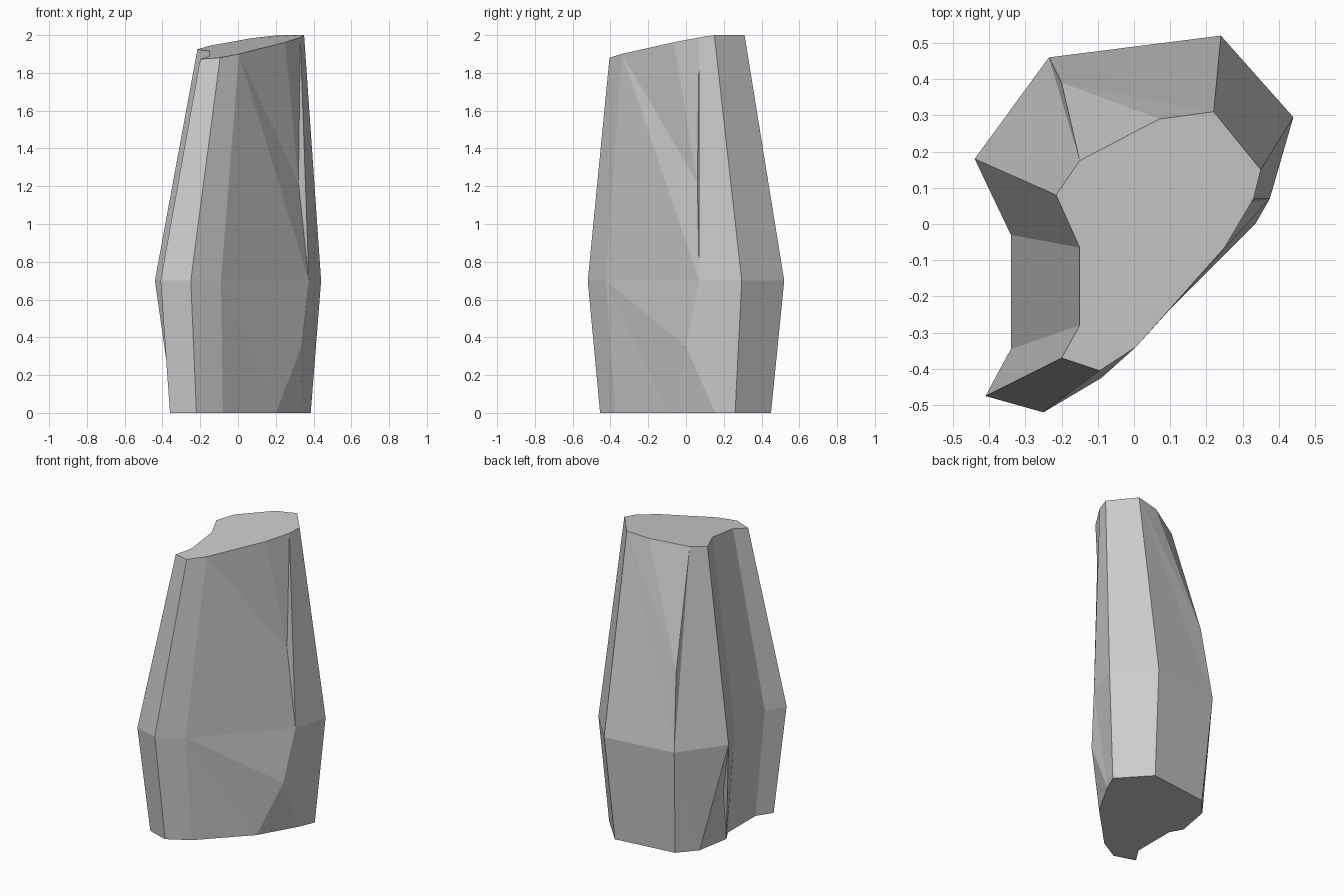
import bpy
import bmesh

default_cube = bpy.data.objects.get("Cube")
if default_cube:
    bpy.data.objects.remove(default_cube, do_unlink=True)

# Outlines of the rock, anticlockwise from the front corner; columns match.
# Columns sharing a middle point fan out towards the base and the top.
BASE = [(-.36, -.41), (-.22, -.455), (-.08, -.375), (.2, -.09), (.34, .155), (.385, .26),
        (.21, .45), (-.2, .4), (-.3, .285), (-.34, .06), (-.295, -.02), (-.295, -.31)]
MIDDLE = [(-.41, -.475), (-.25, -.52), (-.09, -.425), (.375, .07), (.44, .295), (.24, .52),
          (-.235, .46), (-.44, .18), (-.34, -.03), (-.34, -.345)]
TOP = [(-.2, -.37), (-.095, -.405), (.005, -.34), (.25, -.065), (.33, .07), (.35, .15),
       (.22, .31), (.07, .29), (-.15, .175), (-.215, .08), (-.15, -.065), (-.15, -.28)]
MIDDLE_HEIGHT = 0.7


def slanted_top(x, y):
    """Height of the sloping cut across the top."""
    return min(2.0, 1.942 + 0.118 * x + 0.12 * (y - 0.08) + 0.008)


def add_ring(bm, outline, height):
    """Add one outline of vertices at the height given by a function."""
    return [bm.verts.new((x, y, height(x, y))) for x, y in outline]


def add_chip(bm, border, point):
    """Fill a border with a fan of facets around one chipped point."""
    centre = bm.verts.new(point)
    for here, following in zip(border, border[1:] + border[:1]):
        bm.faces.new((here, following, centre))


def add_facets(bm, lower, upper, skipped):
    """Join two rings column by column, leaving the skipped columns open."""
    count = len(lower)
    for column in range(count):
        if column in skipped:
            continue
        after = (column + 1) % count
        corners = (lower[column], lower[after], upper[after], upper[column])
        bm.faces.new(list(dict.fromkeys(corners)))


def make_material(name, colour):
    material = bpy.data.materials.new(name)
    material.use_nodes = True
    material.diffuse_color = colour
    shader = material.node_tree.nodes["Principled BSDF"]
    shader.inputs["Base Color"].default_value = colour
    shader.inputs["Roughness"].default_value = 0.9
    return material


bm = bmesh.new()
base = add_ring(bm, BASE, lambda x, y: 0.0)
waist = add_ring(bm, MIDDLE, lambda x, y: MIDDLE_HEIGHT)
top = add_ring(bm, TOP, slanted_top)

# Repeat the two waist corners that carry an extra column
front_edge, right_corner, back_corner, left_corner = waist[2], waist[3], waist[6], waist[7]
middle = waist[:4] + [right_corner] + waist[4:7] + [back_corner] + waist[7:]

# Flat underside and sloping top
bm.faces.new(base[::-1])
bm.faces.new(top)

# Lower flank with a chip on each side
add_facets(bm, base, middle, skipped=(2, 3, 8))
bm.faces.new((base[2], base[3], front_edge))
add_chip(bm, [front_edge, base[3], base[4], right_corner], (.335, .0, .35))
bm.faces.new((back_corner, base[8], left_corner))
add_chip(bm, [left_corner, base[8], base[9]], (-.36, .12, .345))

# Upper flank with a chip at the right and at the back
add_facets(bm, middle, top, skipped=(2, 3, 6, 7))
bm.faces.new((front_edge, right_corner, top[2]))
add_chip(bm, [top[2], right_corner, top[4], top[3]], (.32, .06, 1.22))
bm.faces.new((middle[6], back_corner, top[6]))
add_chip(bm, [top[6], back_corner, top[8], top[7]], (-.2, .39, 1.2))

bmesh.ops.recalc_face_normals(bm, faces=bm.faces)
mesh = bpy.data.meshes.new("rock")
bm.to_mesh(mesh)
bm.free()

rock = bpy.data.objects.new("rock", mesh)
bpy.context.scene.collection.objects.link(rock)
mesh.materials.append(make_material("stone_grey", (0.6, 0.6, 0.6, 1.0)))
